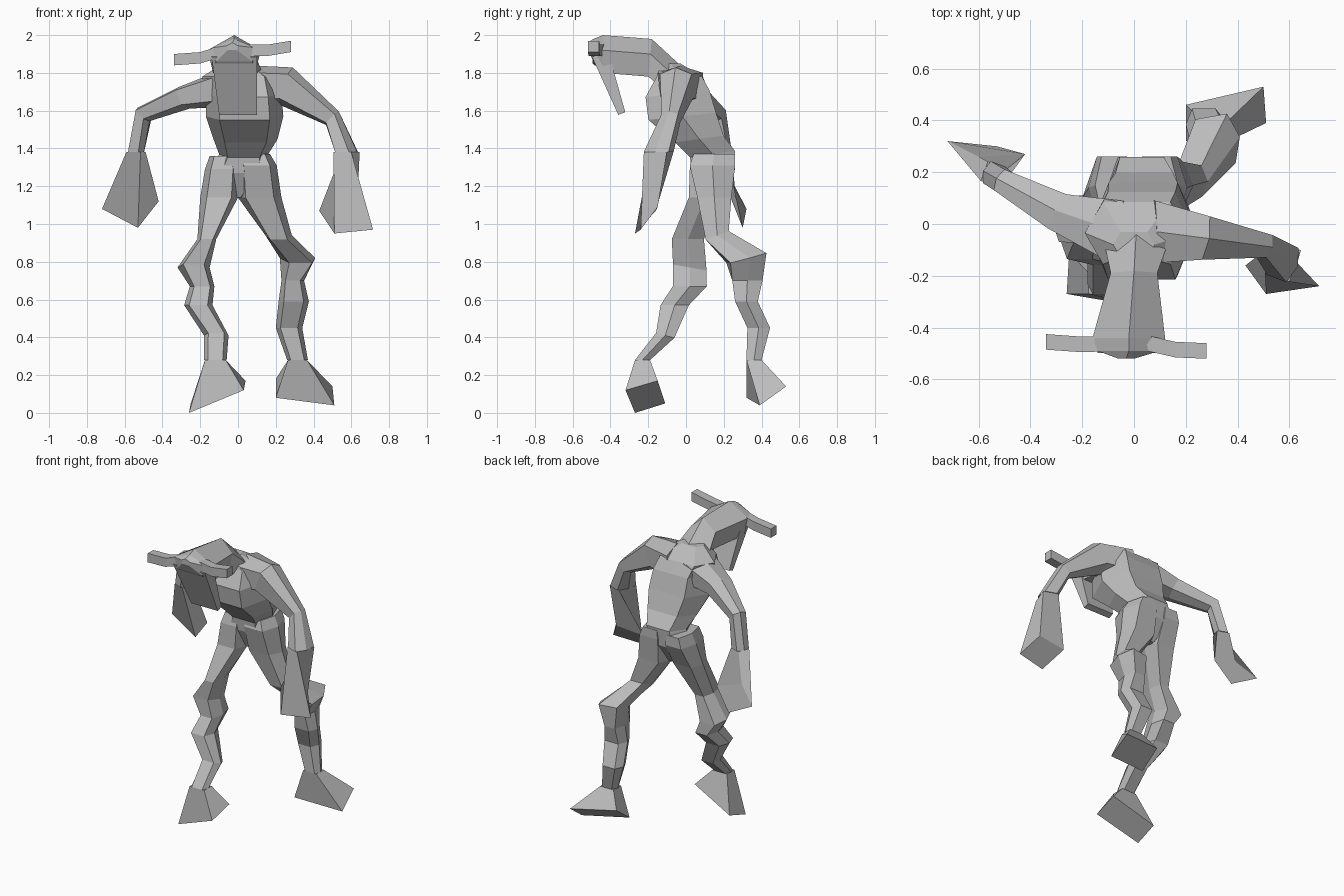
import bpy
import bmesh
from math import radians
from mathutils import Euler, Vector

default_cube = bpy.data.objects.get("Cube")
if default_cube:
    bpy.data.objects.remove(default_cube, do_unlink=True)

clay = bpy.data.materials.new("plain_grey")
clay.use_nodes = True
grey = (0.5, 0.5, 0.5, 1)
clay.diffuse_color = grey
clay.node_tree.nodes["Principled BSDF"].inputs["Base Color"].default_value = grey

# Unit cross-sections, listed counter-clockwise
SQUARE = [(-1, -1), (1, -1), (1, 1), (-1, 1)]
HEXAGON = [(-1, 0), (-.65, -1), (.65, -1), (1, 0), (.65, 1), (-.65, 1)]
ROOF = [(-.8, -1), (.8, -1), (1, .2), (0, 1), (-1, .2)]


def ring(at, across, deep, pitch=0, roll=0, yaw=0, profile=HEXAGON):
    """Place a cross-section with given half sizes and rotation in degrees."""
    rotation = Euler((radians(pitch), radians(roll), radians(yaw)))
    points = []
    for u, v in profile:
        local = Vector((u * across, v * deep, 0))
        local.rotate(rotation)
        points.append(Vector(at) + local)
    return points


def loft(name, sections):
    """Skin a chain of cross-sections into a closed, flat-shaded solid."""
    bm = bmesh.new()
    loops = [[bm.verts.new(point) for point in section] for section in sections]
    count = len(loops[0])
    for lower, upper in zip(loops, loops[1:]):
        for i in range(count):
            j = (i + 1) % count
            bm.faces.new((lower[i], lower[j], upper[j], upper[i]))
    bm.faces.new(loops[0])
    bm.faces.new(loops[-1])
    bmesh.ops.recalc_face_normals(bm, faces=bm.faces[:])
    mesh = bpy.data.meshes.new(name)
    bm.to_mesh(mesh)
    bm.free()
    mesh.materials.append(clay)
    part = bpy.data.objects.new(name, mesh)
    bpy.context.collection.objects.link(part)
    return part


# Torso, from the crotch up to the base of the neck
loft("torso", [
    ring(at=(0, .13, 1.14), across=.02, deep=.04),
    ring(at=(.01, .14, 1.27), across=.15, deep=.11),
    ring(at=(.03, .14, 1.37), across=.13, deep=.12, pitch=8),
    ring(at=(.04, .07, 1.45), across=.17, deep=.13, pitch=8),
    ring(at=(.035, -.02, 1.57), across=.205, deep=.18, pitch=6),
    ring(at=(.03, -.045, 1.69), across=.2, deep=.17, pitch=6),
    ring(at=(.01, -.035, 1.78), across=.2, deep=.12),
    ring(at=(0, -.08, 1.85), across=.08, deep=.05),
])

# Trailing leg with its flared foot
loft("left_leg", [
    ring(at=(.09, .15, 1.37), across=.08, deep=.11),
    ring(at=(.1, .14, 1.31), across=.105, deep=.12),
    ring(at=(.115, .15, 1.14), across=.115, deep=.09),
    ring(at=(.215, .165, .94), across=.07, deep=.065, pitch=20),
    ring(at=(.315, .32, .82), across=.095, deep=.1, pitch=15, yaw=10),
    ring(at=(.29, .325, .7), across=.06, deep=.08),
    ring(at=(.295, .32, .59), across=.08, deep=.06),
    ring(at=(.27, .385, .45), across=.07, deep=.06),
    ring(at=(.315, .36, .28), across=.055, deep=.04),
])
loft("left_foot", [
    ring(at=(.315, .36, .28), across=.05, deep=.04, profile=SQUARE),
    [(.2, .32, .08), (.51, .39, .04), (.5, .53, .14), (.2, .46, .18)],
])

# Leading leg, with its foot peeling off the ground
loft("right_leg", [
    ring(at=(-.08, .15, 1.36), across=.07, deep=.11),
    ring(at=(-.085, .14, 1.29), across=.09, deep=.12),
    ring(at=(-.1, .1, 1.14), across=.1, deep=.085),
    ring(at=(-.165, .01, .92), across=.05, deep=.085),
    ring(at=(-.235, .02, .77), across=.085, deep=.09, pitch=-10),
    ring(at=(-.19, .02, .67), across=.065, deep=.09),
    ring(at=(-.21, -.06, .57), across=.075, deep=.075),
    ring(at=(-.115, -.11, .41), across=.065, deep=.05, pitch=-15),
    ring(at=(-.12, -.23, .28), across=.06, deep=.04),
])
loft("right_foot", [
    ring(at=(-.12, -.23, .28), across=.055, deep=.04, profile=SQUARE),
    [(-.26, -.27, 0), (.03, -.32, .12), (.04, -.15, .17), (-.25, -.11, .05)],
])

# Arm swung forward, widening into a blunt hand
loft("left_arm", [
    ring(at=(.07, -.03, 1.73), across=.11, deep=.12, roll=-80),
    ring(at=(.255, -.05, 1.73), across=.105, deep=.085, roll=-70, yaw=-10),
    ring(at=(.5, -.08, 1.56), across=.05, deep=.045, roll=-45, yaw=-15),
    ring(at=(.575, -.145, 1.38), across=.06, deep=.07, yaw=-20),
])
loft("left_hand", [
    ring(at=(.575, -.145, 1.38), across=.05, deep=.065, yaw=-20, profile=SQUARE),
    [(.51, -.27, .95), (.715, -.24, .97), (.63, -.15, 1.09), (.43, -.16, 1.07)],
])

# Arm swung back, with its palm turned behind
loft("right_arm", [
    ring(at=(-.06, -.03, 1.72), across=.1, deep=.12, roll=80, yaw=-15),
    ring(at=(-.28, .04, 1.67), across=.065, deep=.075, roll=65, yaw=-28),
    ring(at=(-.5, .16, 1.58), across=.05, deep=.045, roll=45, yaw=-28),
    ring(at=(-.54, .19, 1.38), across=.045, deep=.045, yaw=-20),
])
loft("right_hand", [
    ring(at=(-.54, .19, 1.38), across=.04, deep=.04, yaw=-20, profile=SQUARE),
    [(-.72, .32, 1.08), (-.53, .3, .98), (-.42, .27, 1.12), (-.6, .26, 1.18)],
])

# Neck and head, stretched forward under a pointed, ridged crown
loft("head", [
    ring(at=(.01, -.06, 1.76), across=.13, deep=.08, pitch=55, profile=ROOF),
    ring(at=(0, -.19, 1.88), across=.09, deep=.1, pitch=85, profile=ROOF),
    ring(at=(-.02, -.44, 1.9), across=.14, deep=.1, pitch=90, profile=ROOF),
    ring(at=(-.02, -.49, 1.92), across=.12, deep=.06, pitch=90, profile=ROOF),
    ring(at=(-.03, -.52, 1.94), across=.03, deep=.02, pitch=90, profile=ROOF),
])

# Long flat face hanging down from the crown
loft("face_plate", [
    ring(at=(-.02, -.455, 1.9), across=.12, deep=.045, pitch=20, profile=SQUARE),
    ring(at=(0, -.34, 1.585), across=.1, deep=.02, pitch=20, profile=SQUARE),
])

# Slim horns reaching out to each side
horn_paths = {
    "right_horn": [(-.07, -.46, 1.92), (-.2, -.465, 1.88), (-.34, -.455, 1.87)],
    "left_horn": [(.05, -.46, 1.92), (.16, -.485, 1.92), (.28, -.49, 1.94)],
}
for name, path in horn_paths.items():
    loft(name, [ring(at=spot, across=.03, deep=.03, roll=90, profile=SQUARE)
                for spot in path])
